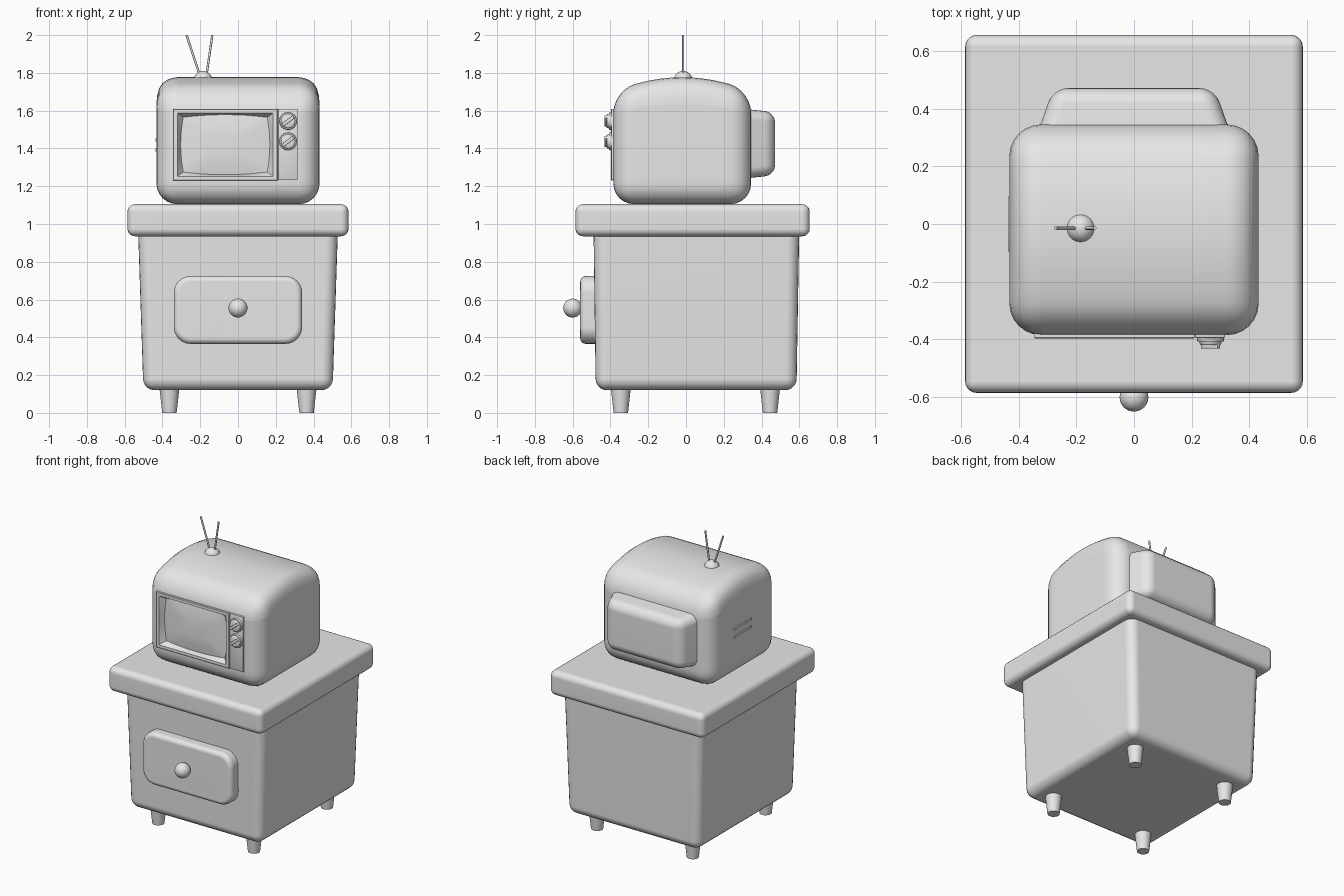
import bpy, bmesh, math
from mathutils import Vector, Matrix

cube = bpy.data.objects.get("Cube")
if cube:
    bpy.data.objects.remove(cube, do_unlink=True)

grey = bpy.data.materials.new("plain grey")
grey.use_nodes = True
GREY = (0.8, 0.8, 0.8, 1)
grey.diffuse_color = GREY
grey.node_tree.nodes["Principled BSDF"].inputs["Base Color"].default_value = GREY


def finish(bm, name, angle=40):
    bmesh.ops.recalc_face_normals(bm, faces=bm.faces)
    mesh = bpy.data.meshes.new(name)
    bm.to_mesh(mesh)
    bm.free()
    mesh.materials.append(grey)
    obj = bpy.data.objects.new(name, mesh)
    bpy.context.collection.objects.link(obj)
    bpy.ops.object.select_all(action='DESELECT')
    obj.select_set(True)
    bpy.context.view_layer.objects.active = obj
    bpy.ops.object.shade_smooth_by_angle(angle=math.radians(angle))
    return obj


def box(lo, hi):
    bm = bmesh.new()
    bmesh.ops.create_cube(bm, size=1)
    for v in bm.verts:
        v.co = [a + (c + 0.5) * (b - a) for a, b, c in zip(lo, hi, v.co)]
    return bm


def bevel(bm, edges, r, segments=5):
    bmesh.ops.bevel(bm, geom=list(edges), offset=r, segments=segments,
                    profile=0.5, affect='EDGES', clamp_overlap=True)


def weighted(obj):
    mod = obj.modifiers.new("even shading", 'WEIGHTED_NORMAL')
    mod.keep_sharp = True


def rod(name, start, end, r1, r2, sides=24, rim=0.0):
    a, b = Vector(start), Vector(end)
    bm = bmesh.new()
    bmesh.ops.create_cone(bm, cap_ends=True, segments=sides, radius1=r1,
                          radius2=r2, depth=(b - a).length)
    if rim:
        top = max(v.co.z for v in bm.verts)
        bevel(bm, [e for e in bm.edges
                   if all(v.co.z > top - 1e-4 for v in e.verts)], rim, 2)
    turn = (b - a).to_track_quat('Z', 'Y').to_matrix().to_4x4()
    bm.transform(Matrix.Translation((a + b) / 2) @ turn)
    return finish(bm, name)


def ball(name, centre, r):
    bm = bmesh.new()
    bmesh.ops.create_uvsphere(bm, u_segments=24, v_segments=16, radius=r)
    bm.transform(Matrix.Translation(centre))
    return finish(bm, name)


# Cabinet: slab top and a body narrowing towards the floor
bm = box((-0.585, -0.585, 0.935), (0.585, 0.655, 1.105))
bevel(bm, bm.edges, 0.04)
weighted(finish(bm, "table_top"))

bm = box((-0.53, -0.49, 0.12), (0.53, 0.60, 1.0))
for v in bm.verts:
    if v.co.z < 0.5:
        v.co.x *= 0.945
        v.co.y += 0.012 if v.co.y < 0 else -0.015
bevel(bm, bm.edges, 0.06)
weighted(finish(bm, "cabinet_body"))

for side, x in (("right", -0.363), ("left", 0.363)):
    for end, y in (("front", -0.345), ("back", 0.445)):
        rod(f"{end}_{side}_leg", (x, y, 0), (x, y, 0.15), 0.038, 0.055)

# Drawer with rounded outline and softened front edge
bm = box((-0.34, -0.56, 0.365), (0.34, -0.44, 0.725))
bevel(bm, [e for e in bm.edges
           if abs(e.verts[0].co.y - e.verts[1].co.y) > 0.1], 0.09, 6)
bevel(bm, [e for e in bm.edges
           if all(v.co.y < -0.559 for v in e.verts)], 0.03, 4)
weighted(finish(bm, "drawer_front"))
ball("drawer_knob", (0, -0.60, 0.555), 0.05)

# Television case: rounded box with an arched top and a screen opening
bm = box((-0.432, -0.385, 1.105), (0.432, 0.345, 1.70))
bevel(bm, bm.edges, 0.11, 6)


def cut(axis, value):
    point, normal = Vector(), Vector()
    point[axis] = value
    normal[axis] = 1
    geom = bm.verts[:] + bm.edges[:] + bm.faces[:]
    bmesh.ops.bisect_plane(bm, geom=geom, plane_co=point, plane_no=normal)


for i in range(-4, 5):
    cut(1, -0.02 + i * 0.055)
for value in (-0.317, 0.192):
    cut(0, value)
for value in (1.25, 1.585):
    cut(2, value)
hole = []
for f in bm.faces:
    c = f.calc_center_median()
    if c.y < -0.384 and -0.317 < c.x < 0.192 and 1.25 < c.z < 1.585:
        hole.append(f)
bmesh.ops.delete(bm, geom=hole, context='FACES')
for v in bm.verts:
    rise = min(1, max(0, (v.co.z - 1.5) / 0.15))
    v.co.z += 0.077 * rise * max(0, 1 - ((v.co.y + 0.02) / 0.365) ** 2)
weighted(finish(bm, "television_case", 50))

# Rear housing, tapering backwards
bm = box((-0.34, 0.30, 1.24), (0.34, 0.472, 1.61))
for v in bm.verts:
    if v.co.y > 0.4:
        v.co.x *= 0.82
        v.co.z += 0.018 if v.co.z < 1.4 else -0.018
bevel(bm, [e for e in bm.edges if max(v.co.y for v in e.verts) > 0.4], 0.055)
weighted(finish(bm, "rear_housing"))


# Screen surround: one surface stepping in from the rim to the domed glass
def outline(bm, hw, hh, bow, y, n=8):
    pts = []
    for i in range(n):
        t = 2 * i / n - 1
        b = bow * (1 - t * t)
        pts.append((t * hw, -hh - b))
    for i in range(n):
        t = 2 * i / n - 1
        pts.append((hw + bow * (1 - t * t), t * hh))
    pts += [(-x, -z) for x, z in pts]
    return [bm.verts.new((x - 0.0675, y, z + 1.42)) for x, z in pts]


def stepped(name, rings):
    bm = bmesh.new()
    loops = [outline(bm, *r) for r in rings]
    for a, b in zip(loops, loops[1:]):
        for i in range(len(a)):
            j = (i + 1) % len(a)
            bm.faces.new((a[i], a[j], b[j], b[i]))
    bm.faces.new(loops[-1])
    finish(bm, name, 25)


stepped("screen_surround", [
    (0.2775, 0.19, 0, -0.37), (0.2775, 0.19, 0, -0.394),
    (0.274, 0.187, 0, -0.397), (0.253, 0.168, 0, -0.397),
    (0.247, 0.162, 0.004, -0.390), (0.222, 0.145, 0.014, -0.362),
    (0.15, 0.10, 0.012, -0.370), (0.075, 0.05, 0.006, -0.375)])

# Control panel with two dials
bm = box((0.212, -0.395, 1.232), (0.316, -0.36, 1.61))
bevel(bm, bm.edges, 0.004, 2)
finish(bm, "control_panel")
for place, z in (("upper", 1.545), ("lower", 1.437)):
    rod(f"{place}_dial_base", (0.265, -0.38, z), (0.265, -0.408, z), 0.048, 0.046, 24, 0.004)
    rod(f"{place}_dial", (0.265, -0.40, z), (0.265, -0.42, z), 0.04, 0.036, 24, 0.004)
    bm = box((-0.037, -0.432, -0.009), (0.037, -0.41, 0.009))
    bevel(bm, bm.edges, 0.003, 2)
    bm.transform(Matrix.Translation((0.265, 0, z)) @ Matrix.Rotation(math.radians(-38), 4, 'Y'))
    finish(bm, f"{place}_dial_grip")

# Side vents on the right of the case
for place, z in (("upper", 1.445), ("lower", 1.392)):
    bm = box((-0.437, -0.095, z - 0.008), (-0.42, 0.095, z + 0.008))
    bevel(bm, bm.edges, 0.003, 2)
    finish(bm, f"{place}_vent")

# Aerial
ball("aerial_base", (-0.185, -0.015, 1.76), 0.05)
rod("right_aerial", (-0.20, -0.015, 1.78), (-0.272, -0.015, 1.999), 0.006, 0.006, 10)
rod("left_aerial", (-0.168, -0.015, 1.78), (-0.136, -0.015, 1.999), 0.006, 0.006, 10)
